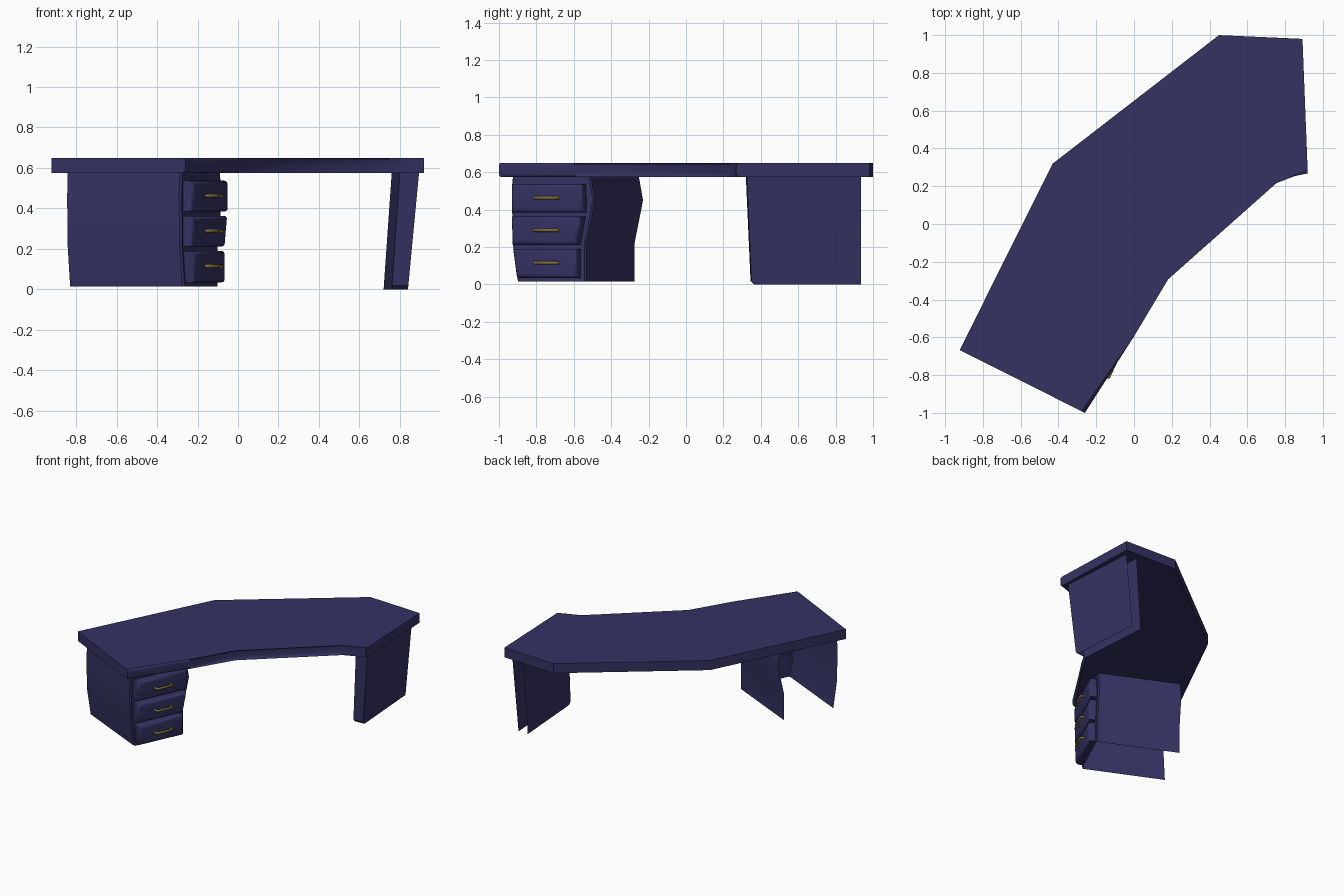
import bpy, bmesh, math
from mathutils import Vector

if "Cube" in bpy.data.objects:
    bpy.data.objects.remove(bpy.data.objects["Cube"])


def material(name, rgb):
    m = bpy.data.materials.new(name)
    m.diffuse_color = (*rgb, 1)
    m.use_nodes = True
    m.node_tree.nodes["Principled BSDF"].inputs["Base Color"].default_value = m.diffuse_color
    return m


NAVY = material("navy_wood", (0.035, 0.032, 0.123))
BRASS = material("dark_brass", (0.20, 0.15, 0.04))


def finish(bm, name, mat, angle=50):
    me = bpy.data.meshes.new(name)
    bm.to_mesh(me)
    bm.free()
    ob = bpy.data.objects.new(name, me)
    bpy.context.collection.objects.link(ob)
    me.materials.append(mat)
    bpy.ops.object.select_all(action='DESELECT')
    ob.select_set(True)
    bpy.context.view_layer.objects.active = ob
    bpy.ops.object.shade_smooth_by_angle(angle=math.radians(angle))
    return ob


def prism(bm, low, high):
    """Closed solid between two counter-clockwise rings."""
    a = [bm.verts.new(p) for p in low]
    b = [bm.verts.new(p) for p in high]
    n = len(a)
    bm.faces.new(a[::-1])
    bm.faces.new(b)
    for i in range(n):
        bm.faces.new((a[i], a[(i + 1) % n], b[(i + 1) % n], b[i]))
    return a, b


def open_shell(name, rings):
    """Thin panels open at the back, lofted through open plan lines."""
    bm = bmesh.new()
    rows = [[bm.verts.new(p) for p in r] for r in rings]
    for lo, hi in zip(rows, rows[1:]):
        for i in range(len(lo) - 1):
            bm.faces.new((lo[i], lo[i + 1], hi[i + 1], hi[i]))
    return finish(bm, name, NAVY, 30)


# angled desk top with a rounded front edge
outline = [(-.26, -1), (0, -.595), (.165, -.28), (.745, .235), (.92, .268),
           (.892, .98), (.45, 1), (-.43, .32), (-.923, -.667)]
bm = bmesh.new()
a, b = prism(bm, [(x, y, .575) for x, y in outline], [(x, y, .65) for x, y in outline])
front = [bm.edges.get((r[i], r[i + 1])) for r in (a, b) for i in range(4)]
bmesh.ops.bevel(bm, geom=front, offset=.02, segments=4, profile=.5, affect='EDGES')
finish(bm, "desk_top", NAVY, 40)

# local frame of the drawer pedestal: u along the drawer fronts, v to the back
ORIGIN = Vector((-.28, -.93, 0))
U = Vector((.42, .907, 0))
V = Vector((-.907, .42, 0))


def local(u, v, z):
    return ORIGIN + U * u + V * v + Vector((0, 0, z))


# wavy sides of the pedestal: height, outer side, inner side
SECTION = [(.015, .030, .435), (.22, .0, .435), (.45, -.005, .485), (.578, 0, .46)]


def side(z, k):
    for p, q in zip(SECTION, SECTION[1:]):
        if z <= q[0]:
            t = (z - p[0]) / (q[0] - p[0])
            return p[k] + (q[k] - p[k]) * t


# pedestal, with slightly softened front corners
open_shell("drawer_pedestal",
           [[local(o, .62, z), local(o, .010, z), local(o + .008, 0, z),
             local(i - .008, 0, z), local(i, .010, z), local(i, .62, z)]
            for z, o, i in SECTION])

# three drawers with their handles
for name, z0, z1, zh in (("bottom", .035, .19, .115), ("middle", .212, .363, .29),
                         ("top", .385, .537, .463)):
    bm = bmesh.new()
    rings = []
    for z in (z0, z1):
        l, r = side(z, 1) + .020, side(z, 2) - .032
        rings.append([local(l, -.057, z), local(r, -.057, z), local(r, .003, z), local(l, .003, z)])
    prism(bm, *rings)
    fronts = [e for e in bm.edges
              if all((v.co - ORIGIN).dot(V) < -.03 for v in e.verts)]
    bmesh.ops.bevel(bm, geom=fronts, offset=.024, segments=4, profile=.5, affect='EDGES')
    finish(bm, name + "_drawer", NAVY)

    cu = bpy.data.curves.new(name + "_handle", 'CURVE')
    cu.dimensions = '3D'
    cu.bevel_depth = .0095
    cu.bevel_resolution = 2
    cu.use_fill_caps = True
    sp = cu.splines.new('POLY')
    pts = [(.165, -.052), (.170, -.083), (.293, -.083), (.298, -.052)]
    sp.points.add(len(pts) - 1)
    for p, (u, v) in zip(sp.points, pts):
        p.co = (*local(u, v, zh), 1)
    cu.materials.append(BRASS)
    bpy.context.collection.objects.link(bpy.data.objects.new(name + "_handle", cu))

# slanted leg at the other end
open_shell("side_leg", [
    [(.72, .935, 0), (.76, .365, 0), (.84, .37, 0), (.80, .935, 0)],
    [(.721, .935, .02), (.761, .345, .02), (.842, .35, .02), (.802, .935, .02)],
    [(.76, .935, .578), (.80, .32, .578), (.895, .325, .578), (.855, .935, .578)]])
